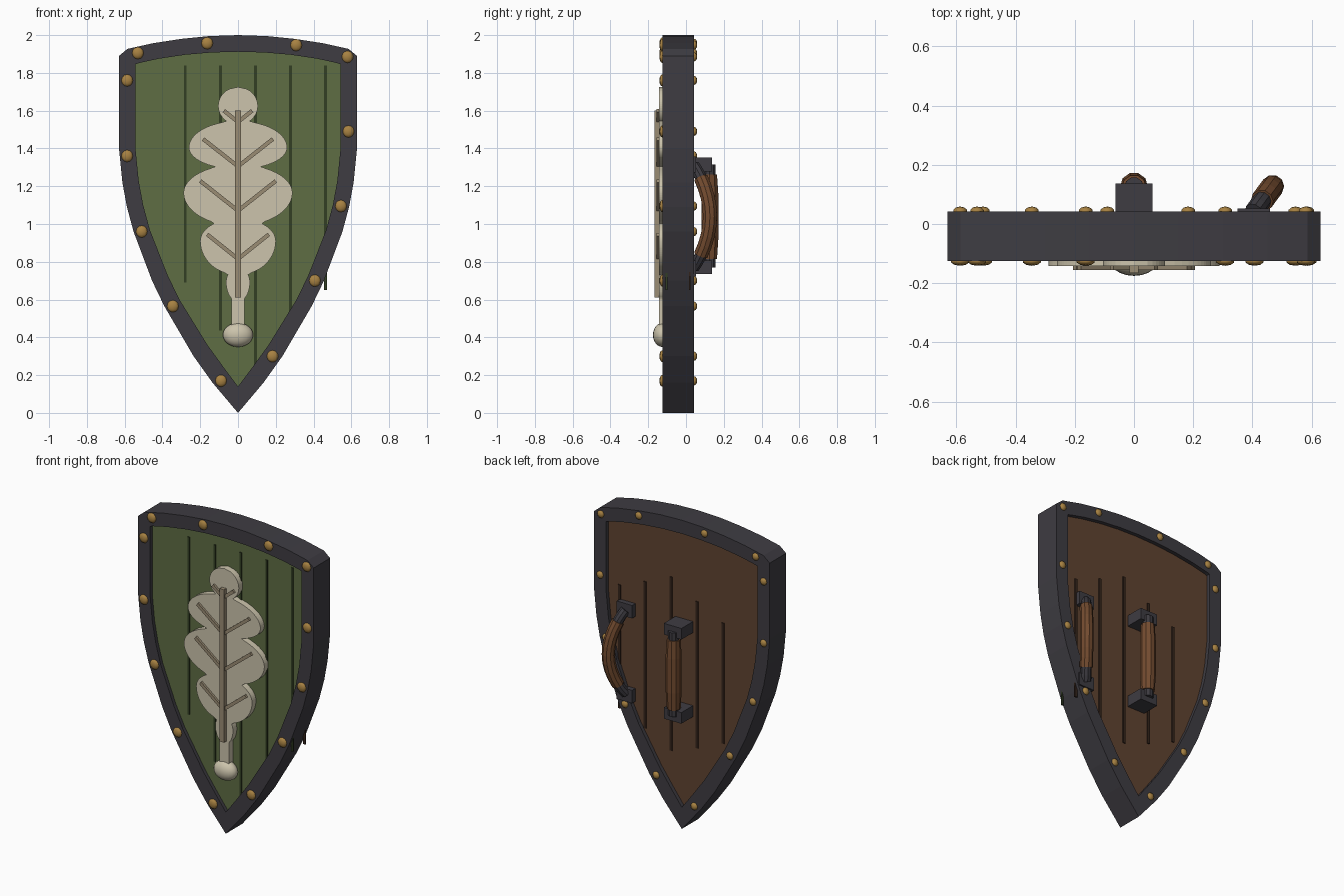
import bpy, bmesh, math
from mathutils import Vector

if "Cube" in bpy.data.objects:
    bpy.data.objects.remove(bpy.data.objects["Cube"])


def mat(name, r, g, b):
    m = bpy.data.materials.new(name)
    lin = [((c / 255 + 0.055) / 1.055) ** 2.4 for c in (r, g, b)]
    m.diffuse_color = (*lin, 1)
    m.use_nodes = True
    m.node_tree.nodes["Principled BSDF"].inputs["Base Color"].default_value = m.diffuse_color
    return m


IRON = mat("dark iron", 62, 60, 66)
GREEN = mat("green paint", 94, 109, 68)
GROOVE = mat("dark green groove", 50, 62, 36)
WOOD = mat("brown wood", 96, 67, 48)
SEAM = mat("dark brown seam", 52, 36, 27)
CREAM = mat("cream leaf", 204, 196, 172)
VEIN = mat("tan vein", 154, 140, 116)
BRASS = mat("brass", 168, 130, 66)
LEATHER = mat("leather", 116, 76, 48)


def finish(bm, name, material, smooth=False):
    bmesh.ops.recalc_face_normals(bm, faces=bm.faces)
    me = bpy.data.meshes.new(name)
    bm.to_mesh(me)
    bm.free()
    me.materials.append(material)
    for p in me.polygons:
        p.use_smooth = smooth
    ob = bpy.data.objects.new(name, me)
    bpy.context.collection.objects.link(ob)
    return ob


def prism(name, pts, y0, y1, material):
    bm = bmesh.new()
    a = [bm.verts.new((x, y0, z)) for x, z in pts]
    b = [bm.verts.new((x, y1, z)) for x, z in pts]
    n = len(pts)
    bm.faces.new(a)
    bm.faces.new(b[::-1])
    for i in range(n):
        j = (i + 1) % n
        bm.faces.new((a[i], b[i], b[j], a[j]))
    return finish(bm, name, material)


def box(name, x0, x1, y0, y1, z0, z1, material):
    return prism(name, [(x0, z0), (x1, z0), (x1, z1), (x0, z1)], y0, y1, material)


def bar(name, p, q, w, y0, y1, material):
    # flat bar between two (x, z) points
    p, q = Vector(p), Vector(q)
    d = (q - p).normalized() * w / 2
    n = Vector((-d.y, d.x))
    return prism(name, [p - n, q - n, q + n, p + n], y0, y1, material)


def tube(name, path, radii, sides, material):
    # round bar swept along a path lying in a vertical plane
    bm = bmesh.new()
    path = [Vector(p) for p in path]
    side = (path[len(path) // 2] - path[0]).cross(Vector((0, 0, 1)))
    side = side.normalized() if side.length > 1e-4 else Vector((1, 0, 0))
    rings = []
    for i, (p, r) in enumerate(zip(path, radii)):
        t = (path[min(i + 1, len(path) - 1)] - path[max(i - 1, 0)]).normalized()
        u = t.cross(side).normalized()
        angs = [2 * math.pi * k / sides for k in range(sides)]
        rings.append([bm.verts.new(p + r * (math.cos(a) * side + math.sin(a) * u)) for a in angs])
    for a, b in zip(rings, rings[1:]):
        for k in range(sides):
            j = (k + 1) % sides
            bm.faces.new((a[k], a[j], b[j], b[k]))
    bm.faces.new(rings[0])
    bm.faces.new(rings[-1])
    return finish(bm, name, material)


def ball(name, c, r, material, seg=12, rings=8):
    bm = bmesh.new()
    bmesh.ops.create_uvsphere(bm, u_segments=seg, v_segments=rings, radius=1)
    for v in bm.verts:
        v.co = Vector((c[0] + v.co.x * r[0], c[1] + v.co.y * r[1], c[2] + v.co.z * r[2]))
    return finish(bm, name, material, True)


def mirrored(half):
    return half + [(-x, z) for x, z in half[-2:0:-1]]


# Shield outlines, right half from top centre to tip
OUTER = mirrored([(0, 2), (.15, 1.995), (.3, 1.98), (.45, 1.957), (.585, 1.927), (.63, 1.89),
                  (.63, 1.4), (.612, 1.22), (.588, 1.09), (.553, .96), (.455, .7),
                  (.39, .565), (.235, .3), (.135, .16), (0, 0)])
INNER = mirrored([(0, 1.912), (.14, 1.908), (.28, 1.896), (.42, 1.875), (.525, 1.852), (.543, 1.846),
                  (.543, 1.4), (.526, 1.23), (.502, 1.1), (.467, .97), (.373, .73),
                  (.31, .6), (.162, .36), (.075, .24), (0, .14)])
FRONT, BACK = -0.125, 0.043

# Rim: bridged outer and inner loops
bm = bmesh.new()
loops = [[bm.verts.new((x, y, z)) for x, z in pts]
         for pts, y in ((OUTER, FRONT), (OUTER, BACK), (INNER, BACK), (INNER, FRONT))]
n = len(OUTER)
for k in range(4):
    a, b = loops[k], loops[(k + 1) % 4]
    for i in range(n):
        j = (i + 1) % n
        bm.faces.new((a[i], a[j], b[j], b[i]))
finish(bm, "rim", IRON)

# Front and back panels, tucked slightly under the rim
PANEL = [(x * 1.02, 1.0 + (z - 1.0) * 1.01) for x, z in INNER]
prism("front_panel", PANEL, -0.102, -0.04, GREEN)
prism("back_panel", PANEL, -0.04, 0.018, WOOD)

# Plank seams: x, front bottom, back bottom, back top
for x, zf, b0, b1 in ((-.28, .69, .62, 1.4), (-.093, .435, .54, 1.49), (.093, .25, .475, 1.6),
                      (.278, .53, .57, 1.52), (.463, .65, .65, 1.45)):
    box("front_seam", x - .007, x + .007, -.108, -.099, zf, 1.84, GROOVE)
    box("back_seam", x - .009, x + .009, .015, .024, b0, b1, SEAM)

# Rivets on both faces of the rim
for x, z in ((-.53, 1.905), (-.163, 1.957), (.308, 1.947), (.58, 1.885), (.585, 1.49),
             (.545, 1.095), (.407, .7), (.183, .3), (-.09, .17), (-.345, .565),
             (-.51, .96), (-.587, 1.36), (-.587, 1.76)):
    ball("front_rivet", (x, FRONT, z), (.032, .016, .032), BRASS, 10, 6)
    ball("back_rivet", (x, BACK, z), (.024, .016, .024), BRASS, 10, 6)

# Leaf emblem: lobes (centre z, half width, height above, height below)
LOBES = ((1.625, .105, .1, .1), (1.405, .26, .14, .115), (1.165, .288, .15, .175),
         (.91, .2, .12, .18), (.69, .063, .08, .1))


def leaf_width(z):
    w = .034 if z < 1.6 else .002
    for c, a, up, down in LOBES:
        t = (z - c) / (up if z > c else down)
        if abs(t) < 1:
            w = max(w, a * math.sqrt(1 - t * t))
    return w


zs = [.42 + (1.725 - .42) * i / 130 for i in range(131)]
prism("leaf", [(leaf_width(z), z) for z in zs] + [(-leaf_width(z), z) for z in reversed(zs)],
      -.142, -.095, CREAM)
ball("stem_knob", (0, -.125, .413), (.08, .05, .064), CREAM, 20, 12)

# Leaf veins
box("main_vein", -.016, .016, -.166, -.135, .61, 1.6, VEIN)
for s in (-1, 1):
    for z0, x1, z1 in ((1.54, .075, 1.6), (1.305, .185, 1.45), (1.07, .2, 1.228), (.815, .163, .945)):
        bar("side_vein", (0, z0), (s * x1, z1), .021, -.156, -.135, VEIN)

# Central straight grip with brackets
for z, d in ((1.315, -1), (.77, 1)):
    box("grip_bracket", -.063, .063, .01, .137, z - .036, z + .036, IRON)
    tube("grip_collar", [(0, .125, z), (0, .125, z + d * .09)], [.033] * 2, 10, IRON)
tube("centre_grip", [(0, .125, .815), (0, .127, .93), (0, .127, 1.15), (0, .125, 1.262)],
     [.041, .047, .047, .041], 10, LEATHER)


# Curved arm loop leaning outward
def arc(t):
    h = math.sin(math.pi * t) ** .8
    return (.4 + .068 * h, .035 + .092 * h, 1.315 - .55 * t)


def arm_piece(name, t0, t1, r, m, steps):
    tube(name, [arc(t0 + (t1 - t0) * i / steps) for i in range(steps + 1)], [r] * (steps + 1), 10, m)


arm_piece("arm_loop_leather", .13, .87, .039, LEATHER, 8)
arm_piece("arm_loop_top_end", .01, .16, .032, IRON, 3)
arm_piece("arm_loop_bottom_end", .84, .99, .032, IRON, 3)
for z in (1.315, .765):
    box("arm_loop_plate", .35, .46, .012, .052, z - .042, z + .042, IRON)
